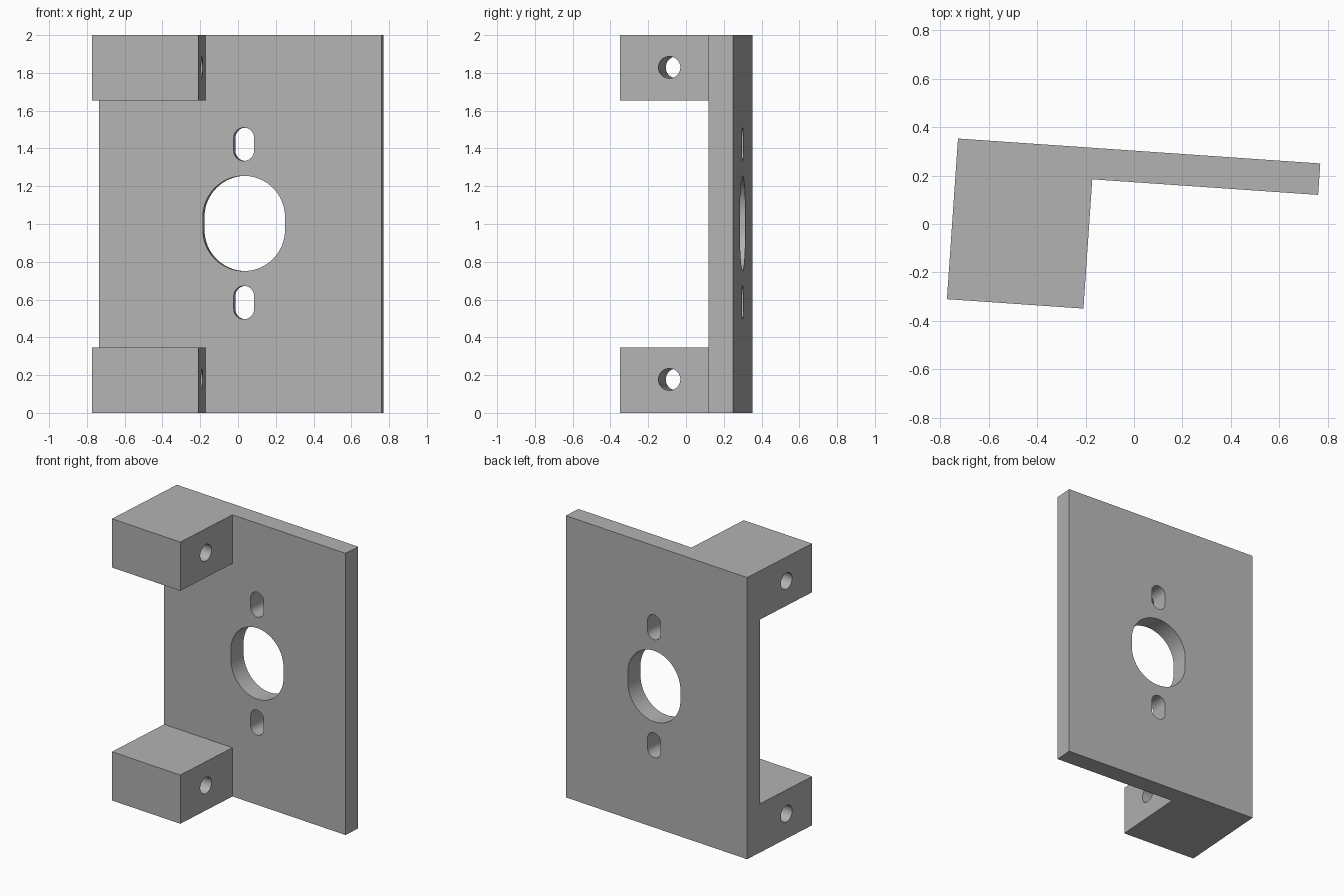
import bpy, bmesh, math
from mathutils import Vector

cube = bpy.data.objects.get("Cube")
if cube:
    bpy.data.objects.remove(cube, do_unlink=True)

# Bracket dimensions, measured from the back right corner
HEIGHT, LENGTH, PLATE = 2.0, 1.5, 0.13
LUG_LENGTH, LUG_DEPTH, LUG_HEIGHT = 0.565, 0.665, 0.346
HOLE_X, MID_Z = 0.769, 1.003

steel = bpy.data.materials.new("grey metal")
steel.use_nodes = True
GREY = (0.45, 0.45, 0.45, 1)
steel.diffuse_color = GREY
steel.node_tree.nodes["Principled BSDF"].inputs["Base Color"].default_value = GREY


def prism(name, outline, sweep):
    """Extrude a closed outline of 3D points along a vector."""
    bm = bmesh.new()
    face = bm.faces.new([bm.verts.new(p) for p in outline])
    made = bmesh.ops.extrude_face_region(bm, geom=[face])["geom"]
    top = [g for g in made if isinstance(g, bmesh.types.BMVert)]
    bmesh.ops.translate(bm, verts=top, vec=Vector(sweep))
    bmesh.ops.recalc_face_normals(bm, faces=bm.faces)
    mesh = bpy.data.meshes.new(name)
    bm.to_mesh(mesh)
    bm.free()
    mesh.materials.append(steel)
    obj = bpy.data.objects.new(name, mesh)
    bpy.context.collection.objects.link(obj)
    return obj


def slot(radius, straight, steps=32):
    """Rounded slot outline: two half circles joined by straight sides."""
    points = []
    for centre, start in ((straight, 0), (-straight, math.pi)):
        for i in range(steps + 1):
            a = start + math.pi * i / steps
            points.append((radius * math.cos(a), centre + radius * math.sin(a)))
    return points


# L-shaped body over the full height
outline = [(0, 0), (LENGTH, 0), (LENGTH, -PLATE), (LUG_LENGTH, -PLATE),
           (LUG_LENGTH, -LUG_DEPTH), (0, -LUG_DEPTH)]
bracket = prism("mounting_bracket", [(x, y, 0) for x, y in outline], (0, 0, HEIGHT))

# Gap between the two lugs
gap = [(-0.1, -PLATE), (0.7, -PLATE), (0.7, -0.8), (-0.1, -0.8)]
cutters = [prism("gap_cutter", [(x, y, LUG_HEIGHT) for x, y in gap],
                 (0, 0, HEIGHT - 2 * LUG_HEIGHT))]

# Large opening and two screw slots through the plate
for radius, z in ((0.218, MID_Z), (0.054, MID_Z + 0.419), (0.054, MID_Z - 0.419)):
    points = [(HOLE_X + x, 0.1, z + h) for x, h in slot(radius, 0.034)]
    cutters.append(prism("plate_hole_cutter", points, (0, -0.4, 0)))

# Round cross holes through the lugs
for z in (MID_Z - 0.826, MID_Z + 0.826):
    circle = [2 * math.pi * i / 48 for i in range(48)]
    points = [(-0.1, -0.403 + 0.058 * math.cos(a), z + 0.058 * math.sin(a)) for a in circle]
    cutters.append(prism("lug_hole_cutter", points, (0.8, 0, 0)))

# Cut everything, then discard the cutters
bpy.ops.object.select_all(action="DESELECT")
bpy.context.view_layer.objects.active = bracket
bracket.select_set(True)
for cutter in cutters:
    mod = bracket.modifiers.new("cut", "BOOLEAN")
    mod.operation, mod.solver, mod.object = "DIFFERENCE", "EXACT", cutter
    bpy.ops.object.modifier_apply(modifier=mod.name)
    bpy.data.objects.remove(cutter, do_unlink=True)
bpy.ops.object.shade_smooth_by_angle(angle=math.radians(30))

# The bracket stands slightly turned about the vertical
bracket.location = (-0.727, 0.353, 0)
bracket.rotation_euler.z = math.radians(-3.94)
